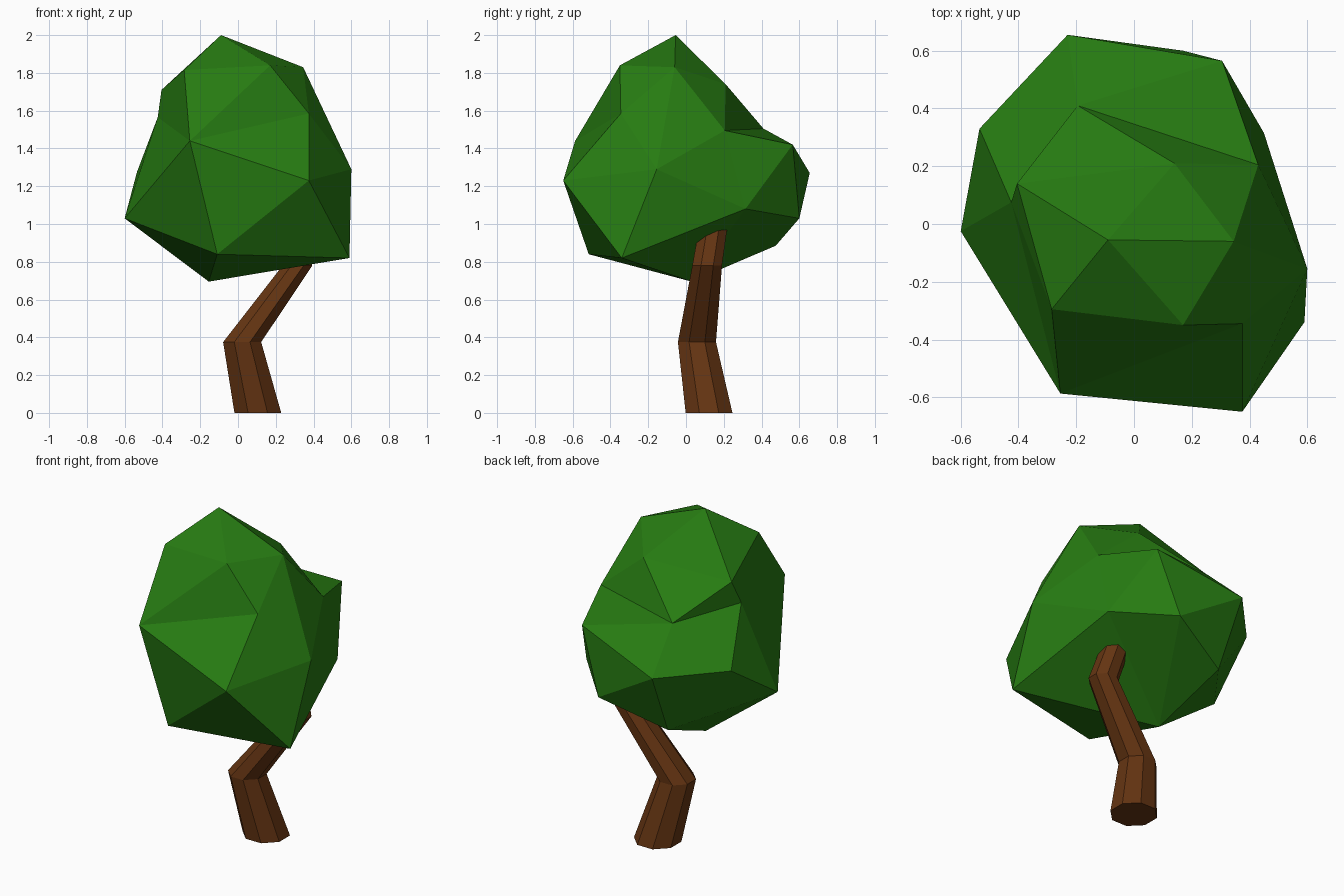
import bpy, bmesh, math
from mathutils import Vector

if "Cube" in bpy.data.objects:
    bpy.data.objects.remove(bpy.data.objects["Cube"])


def material(name, rgb):
    m = bpy.data.materials.new(name)
    m.diffuse_color = (*rgb, 1)
    m.use_nodes = True
    m.node_tree.nodes["Principled BSDF"].inputs["Base Color"].default_value = m.diffuse_color
    return m


def finish(bm, name, mat):
    bmesh.ops.recalc_face_normals(bm, faces=bm.faces)
    me = bpy.data.meshes.new(name)
    bm.to_mesh(me)
    bm.free()
    me.materials.append(mat)
    ob = bpy.data.objects.new(name, me)
    bpy.context.collection.objects.link(ob)
    return ob


# Trunk: crooked eight-sided tube (x, y, z, radius)
path = [(.105, .122, 0, .134), (.022, .058, .375, .109),
        (.315, .112, .78, .085), (.25, .15, 1.02, .08)]
bm = bmesh.new()
rings = []
for x, y, z, r in path:
    ring = []
    for i in range(8):
        a = math.radians(22.5 + 45 * i)
        ring.append(bm.verts.new((x + r * math.cos(a), y + r * math.sin(a), z)))
    rings.append(ring)
for lo, hi in zip(rings, rings[1:]):
    for i in range(8):
        j = (i + 1) % 8
        bm.faces.new((lo[i], lo[j], hi[j], hi[i]))
bm.faces.new(rings[0][::-1])
bm.faces.new(rings[-1])
finish(bm, "trunk", material("bark", (.13, .035, .006)))

# Crown: corner points of the faceted leaf mass
corners = dict(
    A=(-.09, -.055, 2.0), B=(.345, -.06, 1.83), C=(.17, -.35, 1.84),
    D=(-.285, -.295, 1.815), E=(-.405, .14, 1.71), F=(.14, .21, 1.74),
    G=(-.255, -.587, 1.44), H=(.375, -.65, 1.23), I=(.375, -.345, 1.585),
    J=(.60, -.155, 1.29), K=(.59, -.34, .82), L=(.43, .205, 1.495),
    M=(-.195, .41, 1.505), N=(.305, .565, 1.42), O=(-.23, .655, 1.27),
    P=(-.535, .33, 1.275), Q=(-.60, -.025, 1.03), R=(-.11, -.515, .84),
    S=(-.155, .03, .695), T=(.45, .315, 1.08), U=(.17, .60, 1.03),
    V=(-.21, .475, .885), W=(-.425, .075, 1.565))
centre = Vector((0, 0, 1.28))

# Triangulate on a sphere, then move every corner to its real distance
bm = bmesh.new()
v = {k: bm.verts.new((Vector(p) - centre).normalized()) for k, p in corners.items()}
bmesh.ops.convex_hull(bm, input=list(bm.verts))
for k, p in corners.items():
    v[k].co = p


def connect(a, b):
    """Turn the edge crossing a-b so the crease runs from a to b."""
    if any(e.other_vert(a) is b for e in a.link_edges):
        return
    for f in a.link_faces:
        for e in f.edges:
            if a in e.verts:
                continue
            if any(b in g.verts for g in e.link_faces):
                bmesh.utils.edge_rotate(e, True)
                return


# Creases that must run a certain way
for a, b in ("GI", "CG", "GW", "DW", "EM", "FM", "LM", "FL", "LN", "MN",
             "WM", "TN", "JL", "KT", "HJ", "ST", "GQ", "GR", "HR", "HK"):
    connect(v[a], v[b])
finish(bm, "leaf_crown", material("leaves", (.02, .2, .006)))
